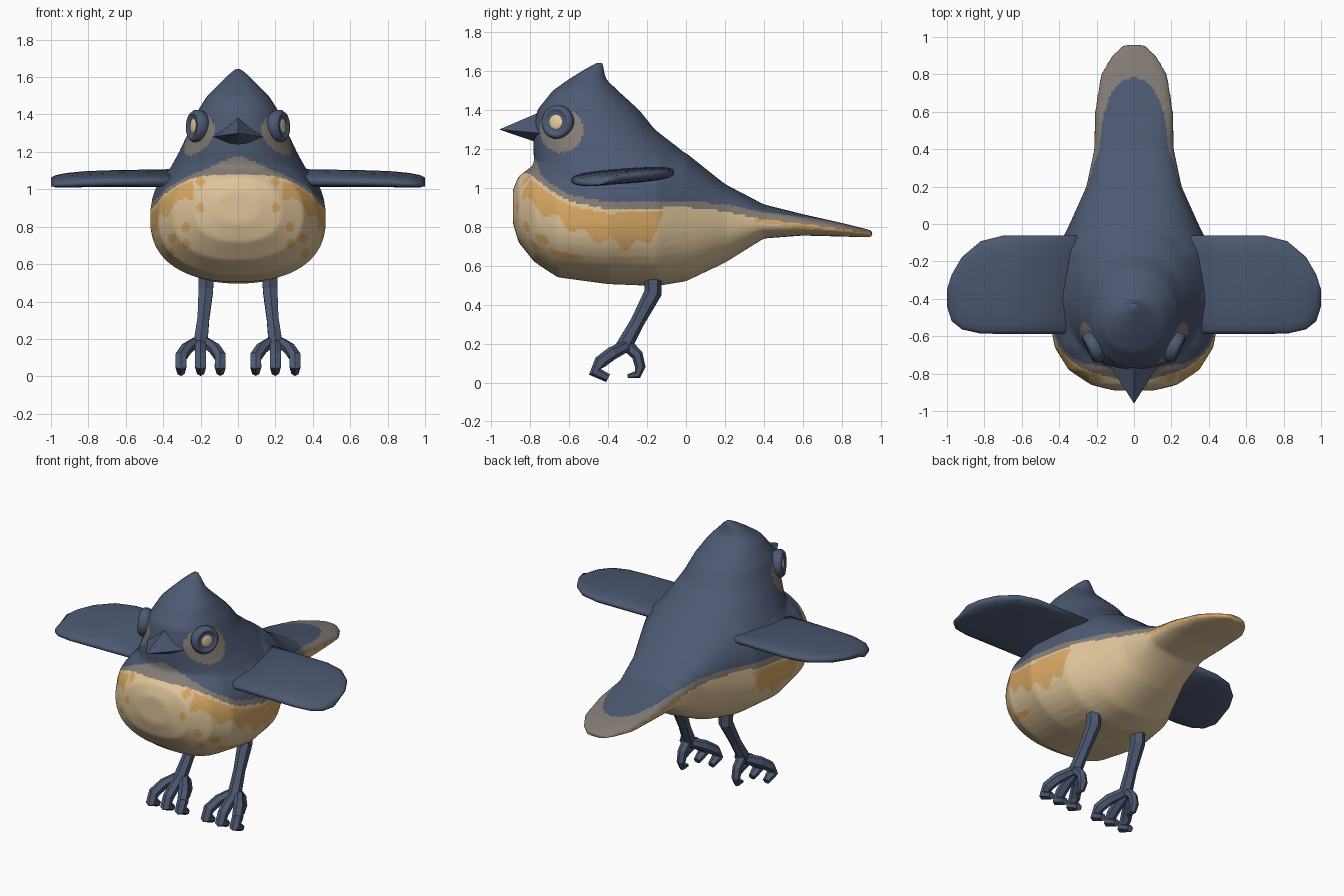
import bpy, bmesh, math
from mathutils import Vector

if "Cube" in bpy.data.objects:
    bpy.data.objects.remove(bpy.data.objects["Cube"])


def material(name, r, g, b):
    m = bpy.data.materials.new(name)
    lin = [(c / 255 / 12.92) if c < 11 else ((c / 255 + 0.055) / 1.055) ** 2.4 for c in (r, g, b)]
    m.diffuse_color = (*lin, 1)
    m.use_nodes = True
    m.node_tree.nodes["Principled BSDF"].inputs["Base Color"].default_value = m.diffuse_color
    return m


NAVY = material("slate blue", 77, 89, 114)
CREAM = material("cream", 222, 196, 154)
ORANGE = material("orange buff", 217, 168, 100)
TAUPE = material("taupe", 132, 124, 117)
PALE = material("pale eye", 240, 216, 168)


def loft(name, rings, mats=(NAVY,), smooth=True, mirror=False):
    """Skin a list of equal-length point rings, with both ends capped."""
    bm = bmesh.new()
    vs = [[bm.verts.new(p) for p in r] for r in rings]
    n = len(rings[0])
    for a, b in zip(vs, vs[1:]):
        for i in range(n):
            bm.faces.new((a[i], a[(i + 1) % n], b[(i + 1) % n], b[i]))
    bm.faces.new(vs[0])
    bm.faces.new(vs[-1])
    bmesh.ops.recalc_face_normals(bm, faces=bm.faces)
    me = bpy.data.meshes.new(name)
    bm.to_mesh(me)
    bm.free()
    for m in mats:
        me.materials.append(m)
    me.polygons.foreach_set("use_smooth", [smooth] * len(me.polygons))
    ob = bpy.data.objects.new(name, me)
    bpy.context.collection.objects.link(ob)
    if mirror:
        ob.modifiers.new("mirror", 'MIRROR').use_mirror_merge = False
    return ob


def oval(n, e=2.0):
    """Unit superellipse points."""
    pts = []
    for i in range(n):
        t = 2 * math.pi * (i + 0.5) / n
        c, s = math.cos(t), math.sin(t)
        pts.append((math.copysign(abs(c) ** (2 / e), c), math.copysign(abs(s) ** (2 / e), s)))
    return pts


def lerp(table, y):
    """Piecewise linear lookup."""
    if y <= table[0][0]:
        return table[0][1]
    for (a, u), (b, v) in zip(table, table[1:]):
        if y <= b:
            return u + (v - u) * (y - a) / (b - a)
    return table[-1][1]


# Torso and tail: y, bottom, widest height, top, half width
torso = [(-.89, .82, .9, .99, .11), (-.86, .72, .88, 1.06, .23), (-.78, .62, .86, 1.12, .35),
         (-.66, .54, .84, 1.17, .425), (-.4, .505, .84, 1.22, .472), (-.15, .495, .85, 1.24, .42),
         (0, .52, .87, 1.18, .345), (.2, .615, .87, 1.02, .255), (.4, .74, .82, .915, .213),
         (.6, .755, .81, .865, .21), (.8, .75, .785, .82, .18), (.9, .747, .77, .795, .12),
         (.96, .745, .76, .78, .055)]
rings = []
for y, lo, mid, hi, w in torso:
    rings.append([(w * c, y, mid + s * (hi - mid if s > 0 else mid - lo)) for c, s in oval(40, 2.35)])
body = loft("body", rings)

# Head and crest: z, front, back, half width
head = [(1.0, -.76, .1, .40), (1.1, -.78, .06, .37), (1.2, -.785, -.03, .315), (1.3, -.785, -.16, .268),
        (1.4, -.765, -.24, .228), (1.5, -.685, -.35, .165), (1.56, -.6, -.412, .105),
        (1.61, -.52, -.422, .055), (1.648, -.45, -.425, .014)]
rings = [[(w * c, (f + b) / 2 + s * (b - f) / 2, z) for c, s in oval(40, 2.15)] for z, f, b, w in head]
skull = loft("head", rings)

# Fuse head and torso into one smooth skin
bm = bmesh.new()
bm.from_mesh(body.data)
bm.from_mesh(skull.data)
bm.to_mesh(body.data)
bm.free()
bpy.data.objects.remove(skull)
remesh = body.modifiers.new("fuse", 'REMESH')
remesh.mode, remesh.voxel_size = 'VOXEL', 0.013
soften = body.modifiers.new("soften", 'SMOOTH')
soften.factor, soften.iterations = 0.5, 6
bpy.context.view_layer.update()
fused = bpy.data.meshes.new_from_object(body.evaluated_get(bpy.context.evaluated_depsgraph_get()))
body.modifiers.clear()
body.data = fused
fused.materials.clear()
for m in (NAVY, CREAM, ORANGE, TAUPE):
    fused.materials.append(m)

# Plumage: dark back, taupe border, cream belly, orange flanks and spots
border = [(-.9, 1.1), (-.8, 1.07), (-.7, .99), (-.6, .93), (-.4, .89), (0, .9), (.2, .88),
          (.4, .84), (.6, .815), (.95, .765)]
flank = [(-.85, .95), (-.75, .89), (-.65, .83), (-.5, .75), (-.3, .7), (-.2, .72), (-.1, .87)]
spots = [(.2, 1.04), (.2, .9), (.28, .8), (.28, .71), (.35, .74), (.36, .66)]


def plumage(p):
    x, y, z = abs(p.x), p.y, p.z
    b = lerp(border, y)
    band = 0.035 + (0.09 * max(0, 1 - x / 0.3) if y < -.7 else 0)
    if z > b + band:
        near_eye = x > .1 and math.hypot(y + .64, z - 1.295) < .112
        return 3 if near_eye else 0
    if z > b:
        return 3
    if y > .35:
        return 2 if z > b - .02 else 1
    if y < -.1 and x > .24 and lerp(flank, y) + .025 * math.sin(45 * y) < z < b - .02:
        return 2
    if y < -.5 and any(math.hypot((x - u) * 1.3, z - v) < .028 for u, v in spots):
        return 2
    return 1


for f in fused.polygons:
    f.material_index = plumage(f.center)
    f.use_smooth = True

# Wings: x, front, back, half thickness, height
wing = [(.22, -.59, -.06, .04, 1.062), (.7, -.59, -.06, .036, 1.057), (.82, -.588, -.09, .034, 1.054),
        (.92, -.565, -.175, .03, 1.048), (.975, -.52, -.27, .022, 1.043), (1.0, -.44, -.35, .009, 1.04)]
loft("wings", [[(x, (f + b) / 2 + c * (b - f) / 2, z + .02 * c + s * t) for c, s in oval(20, 2.8)]
               for x, f, b, t, z in wing], mirror=True)

# Beak: angular base tapering to a point
base = [(0, -.75, 1.39), (.045, -.755, 1.35), (.14, -.74, 1.28), (.06, -.755, 1.24), (0, -.76, 1.232),
        (-.06, -.755, 1.24), (-.14, -.74, 1.28), (-.045, -.755, 1.35)]
tip = Vector((0, -.96, 1.3))
loft("beak", [base, [tip.lerp(Vector(p), .02) for p in base]], smooth=False)

# Eyes: turned rim with a pale centre
axis = Vector((.9, -.42, .05)).normalized()
side = axis.cross(Vector((0, 0, 1))).normalized()
up = side.cross(axis)
centre = Vector((.222, -.66, 1.338))
profile = [(.075, -.05), (.088, -.01), (.086, .012), (.074, .028), (.06, .026), (.052, .014), (.036, .022), (.02, .026)]
eyes = loft("eyes", [[centre + axis * h + (side * c + up * s) * r for c, s in oval(20)] for r, h in profile],
            mats=(NAVY, PALE, TAUPE), mirror=True)
for f in eyes.data.polygons:
    d = f.center - centre
    r = (d - axis * d.dot(axis)).length
    f.material_index = 1 if r < .035 and d.dot(axis) > 0 else 0


def tube(name, path, radii):
    """Six-sided tapering limb along a path."""
    pts = [Vector(p) for p in path]
    rings = []
    for i, p in enumerate(pts):
        t = (pts[min(i + 1, len(pts) - 1)] - pts[max(i - 1, 0)]).normalized()
        u = (Vector((1, 0, 0)) - t * t.x).normalized()
        v = t.cross(u)
        rings.append([p + (u * c + v * s) * radii[i] for c, s in oval(6)])
    loft(name, rings, smooth=False, mirror=True)


# Legs, three front toes and one hind toe per foot
tube("legs", [(.17, -.17, .56), (.172, -.17, .46), (.185, -.25, .31), (.2, -.325, .175)],
     [.047, .045, .036, .042])
for label, dx in (("inner", -.105), ("middle", 0), ("outer", .105)):
    x = .2 + dx
    tube(label + "_front_toes",
         [(.2 + dx * .2, -.31, .185), (.2 + dx * .7, -.38, .15), (x, -.44, .105), (x, -.468, .055), (x, -.4, .022)],
         [.03, .034, .034, .034, .022])
tube("hind_toes", [(.2, -.3, .19), (.2, -.25, .14), (.2, -.235, .08), (.2, -.25, .04), (.2, -.3, .032)],
     [.032, .03, .027, .022, .01])
